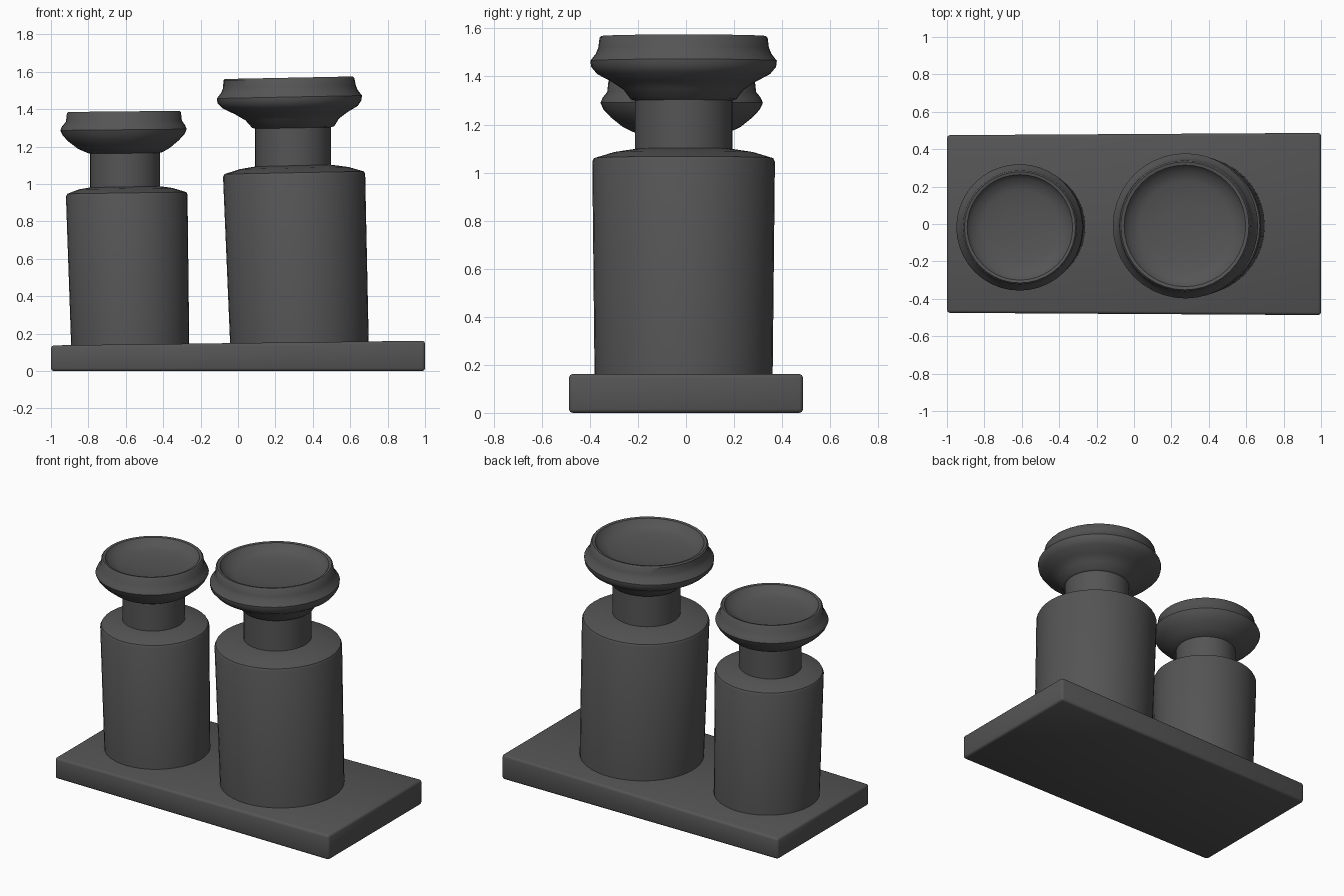
import bpy, bmesh, math

if "Cube" in bpy.data.objects:
    bpy.data.objects.remove(bpy.data.objects["Cube"])

SEGMENTS = 40

# Single dark iron colour
iron = bpy.data.materials.new("dark_grey_iron")
iron.use_nodes = True
colour = (0.09, 0.09, 0.09, 1)
iron.diffuse_color = colour
iron.node_tree.nodes["Principled BSDF"].inputs["Base Color"].default_value = colour


def finish(name, bm, angle):
    bmesh.ops.recalc_face_normals(bm, faces=bm.faces)
    mesh = bpy.data.meshes.new(name)
    bm.to_mesh(mesh)
    bm.free()
    obj = bpy.data.objects.new(name, mesh)
    bpy.context.collection.objects.link(obj)
    mesh.materials.append(iron)
    bpy.ops.object.select_all(action="DESELECT")
    obj.select_set(True)
    bpy.context.view_layer.objects.active = obj
    bpy.ops.object.shade_smooth_by_angle(angle=math.radians(angle))
    return obj


def lathe(name, profile, y, tilt=0.0, angle=40):
    """Stack rings of (radius, height, centre x) and cap both ends."""
    bm = bmesh.new()
    rings = []
    for r, z, cx in profile:
        ring = []
        for i in range(SEGMENTS):
            a = math.tau * i / SEGMENTS
            dx = r * math.cos(a)
            ring.append(bm.verts.new((cx + dx, y + r * math.sin(a), z + tilt * dx)))
        rings.append(ring)
    for low, high in zip(rings, rings[1:]):
        for i in range(SEGMENTS):
            j = (i + 1) % SEGMENTS
            bm.faces.new((low[i], low[j], high[j], high[i]))
    bm.faces.new(rings[0][::-1])
    bm.faces.new(rings[-1])
    return finish(name, bm, angle)


# Base plate, slightly thicker and wider towards its left end
bm = bmesh.new()
bmesh.ops.create_cube(bm, size=2)
for v in bm.verts:
    right = v.co.x < 0
    v.co.y *= 0.475 if right else 0.487
    if v.co.z > 0:
        v.co.z = 0.137 if right else 0.162
    else:
        v.co.z = 0.0
bmesh.ops.bevel(bm, geom=bm.edges[:], offset=0.015, segments=2,
                profile=0.5, affect="EDGES")
finish("base_plate", bm, 50)

# Tall bollard
lathe("tall_bollard_body", [
    (0.37, 0.10, 0.33), (0.38, 1.045, 0.30), (0.373, 1.06, 0.30),
    (0.29, 1.085, 0.30), (0.19, 1.10, 0.30)], -0.01, 0.02)
lathe("tall_bollard_neck", [(0.203, 1.06, 0.295), (0.203, 1.34, 0.295)], -0.01)
lathe("tall_bollard_head", [
    (0.19, 1.295, 0.295), (0.22, 1.305, 0.295), (0.25, 1.345, 0.29),
    (0.30, 1.378, 0.285), (0.36, 1.41, 0.28), (0.385, 1.44, 0.275),
    (0.388, 1.465, 0.275), (0.365, 1.495, 0.275), (0.355, 1.52, 0.275),
    (0.350, 1.56, 0.272), (0.342, 1.568, 0.272), (0.325, 1.565, 0.272),
    (0.30, 1.53, 0.272), (0.24, 1.51, 0.272), (0.12, 1.497, 0.272),
    (0.02, 1.495, 0.272)], -0.01, 0.02)

# Short bollard
lathe("short_bollard_body", [
    (0.315, 0.08, -0.575), (0.325, 0.938, -0.595), (0.318, 0.952, -0.595),
    (0.25, 0.975, -0.60), (0.17, 0.987, -0.60)], -0.015, 0.015)
lathe("short_bollard_neck", [(0.187, 0.95, -0.603), (0.187, 1.20, -0.603)], -0.015)
lathe("short_bollard_head", [
    (0.17, 1.16, -0.605), (0.20, 1.168, -0.605), (0.245, 1.19, -0.61),
    (0.295, 1.23, -0.612), (0.325, 1.262, -0.612), (0.338, 1.29, -0.612),
    (0.328, 1.313, -0.612), (0.31, 1.335, -0.61), (0.305, 1.38, -0.61),
    (0.297, 1.388, -0.61), (0.282, 1.385, -0.61), (0.26, 1.355, -0.61),
    (0.20, 1.338, -0.61), (0.10, 1.327, -0.61), (0.02, 1.325, -0.61)],
    -0.018, 0.01)
